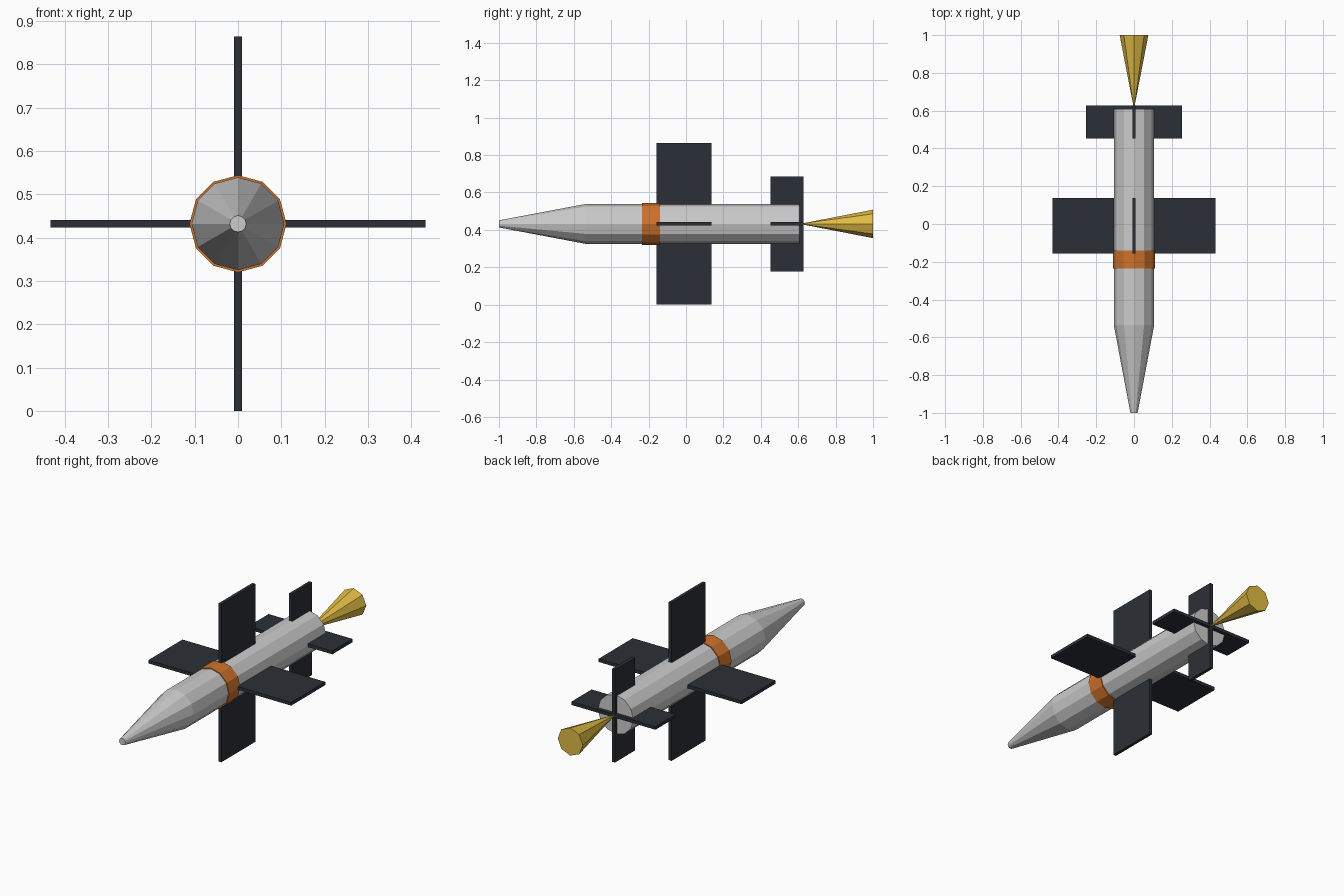
import bpy, bmesh
from math import pi
from mathutils import Matrix

if "Cube" in bpy.data.objects:
    bpy.data.objects.remove(bpy.data.objects["Cube"])

AXIS_Z = 0.432


def material(name, color):
    m = bpy.data.materials.new(name)
    m.diffuse_color = (*color, 1)
    m.use_nodes = True
    m.node_tree.nodes["Principled BSDF"].inputs["Base Color"].default_value = m.diffuse_color
    return m


dark = material("dark_fin", (0.024, 0.030, 0.038))
orange = material("orange_band", (0.62, 0.17, 0.025))
yellow = material("yellow_flame", (0.75, 0.50, 0.06))


def finish(name, bm, mat):
    me = bpy.data.meshes.new(name)
    bm.to_mesh(me)
    bm.free()
    ob = bpy.data.objects.new(name, me)
    bpy.context.collection.objects.link(ob)
    if mat:
        me.materials.append(mat)
    return ob


def tube(name, y0, y1, r0, r1, sides, mat=None):
    """Capped cone along y, radius r0 at y0 and r1 at y1."""
    bm = bmesh.new()
    place = Matrix.Translation((0, (y0 + y1) / 2, AXIS_Z)) @ Matrix.Rotation(pi / 2, 4, 'X')
    bmesh.ops.create_cone(bm, cap_ends=True, segments=sides, radius1=r1, radius2=r0,
                          depth=y1 - y0, matrix=place)
    return finish(name, bm, mat)


def board(name, y0, y1, span, thick, angle):
    """Flat fin pair passing through the body, turned about the y axis."""
    bm = bmesh.new()
    place = (Matrix.Translation((0, (y0 + y1) / 2, AXIS_Z)) @ Matrix.Rotation(angle, 4, 'Y')
             @ Matrix.Diagonal((span, y1 - y0, thick, 1)))
    bmesh.ops.create_cube(bm, size=1, matrix=place)
    return finish(name, bm, dark)


# Body, nose and coloured band
tube("body", -0.535, 0.608, 0.107, 0.107, 12)
tube("nose", -1.0, -0.535, 0.019, 0.107, 12)
tube("band", -0.235, -0.14, 0.112, 0.112, 12, orange)

# Exhaust flame
tube("flame", 0.608, 1.0, 0.0, 0.076, 8, yellow)

# Crossed wings and tail fins
for label, angle in (("horizontal", 0), ("vertical", pi / 2)):
    board(label + "_wings", -0.157, 0.137, 0.864, 0.018, angle)
    board(label + "_tail_fins", 0.453, 0.627, 0.508, 0.018, angle)
